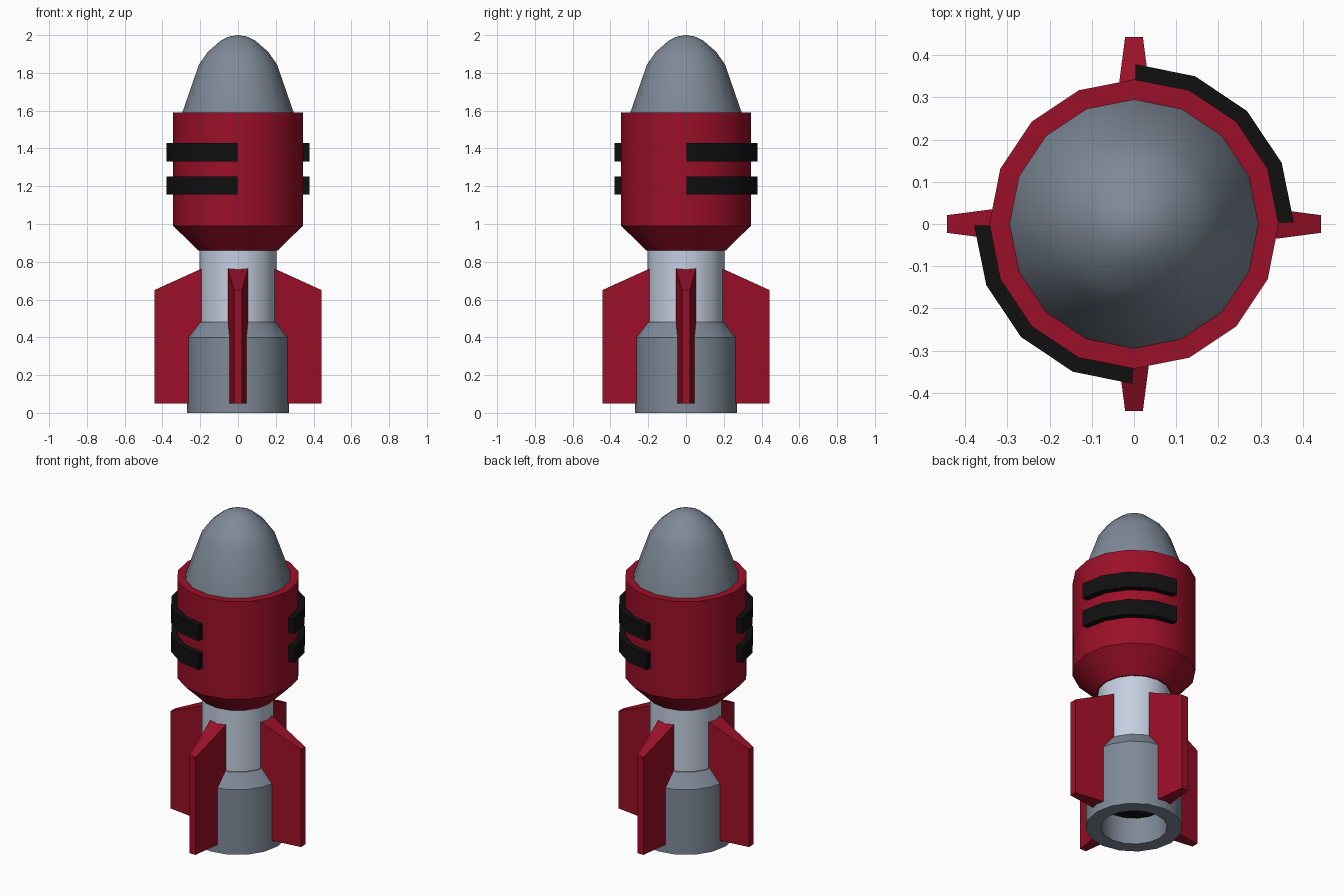
import bpy, bmesh
from math import cos, sin, pi, radians

SIDES = 16

cube = bpy.data.objects.get("Cube")
if cube:
    bpy.data.objects.remove(cube, do_unlink=True)


def material(name, rgb):
    m = bpy.data.materials.new(name)
    m.use_nodes = True
    m.diffuse_color = (*rgb, 1)
    m.node_tree.nodes["Principled BSDF"].inputs["Base Color"].default_value = (*rgb, 1)
    return m


red = material("deep red", (0.33, 0.005, 0.021))
grey = material("slate grey", (0.21, 0.25, 0.31))
pale = material("pale steel", (0.55, 0.62, 0.74))
black = material("black", (0.005, 0.005, 0.005))


def finish(name, bm, *mats, smooth=True):
    bmesh.ops.recalc_face_normals(bm, faces=bm.faces)
    mesh = bpy.data.meshes.new(name)
    bm.to_mesh(mesh)
    bm.free()
    for m in mats:
        mesh.materials.append(m)
    ob = bpy.data.objects.new(name, mesh)
    bpy.context.collection.objects.link(ob)
    if smooth:
        bpy.ops.object.select_all(action="DESELECT")
        ob.select_set(True)
        bpy.context.view_layer.objects.active = ob
        bpy.ops.object.shade_smooth_by_angle(angle=radians(30))
    return ob


def lathe(profile):
    """Revolve (radius, z) points about z, starting and ending on the axis."""
    bm = bmesh.new()
    rings = []
    for r, z in profile:
        n = SIDES if r else 1
        rings.append([bm.verts.new((r * cos(2 * pi * i / n), r * sin(2 * pi * i / n), z))
                      for i in range(n)])
    for a, b in zip(rings, rings[1:]):
        for i in range(SIDES):
            j = (i + 1) % SIDES
            quad = [a[i % len(a)], a[j % len(a)], b[j % len(b)], b[i % len(b)]]
            bm.faces.new(list(dict.fromkeys(quad)))
    return bm


# Nose, warhead casing and neck
finish("nose_cone", lathe([(0, 1.58), (0.296, 1.58), (0.295, 1.59), (0.206, 1.846), (0.159, 1.912),
                           (0.09, 1.972), (0.045, 1.993), (0, 2)]), grey)
finish("warhead_casing", lathe([(0, 0.86), (0.21, 0.86), (0.343, 0.99),
                                (0.343, 1.59), (0, 1.59)]), red)
finish("neck", lathe([(0, 0.45), (0.203, 0.45), (0.203, 0.87), (0, 0.87)]), pale)

# Hollow nozzle with a dark ceiling inside
bm = lathe([(0, 0.165), (0.186, 0.165), (0.186, 0), (0.27, 0),
            (0.27, 0.4), (0.21, 0.48), (0, 0.48)])
for f in bm.faces:
    if all(abs(v.co.z - 0.165) < 0.001 for v in f.verts):
        f.material_index = 1
finish("nozzle", bm, grey, black)


# Raised bands, each wrapping a quarter of the casing
def band(name, start, z0, z1):
    bm = bmesh.new()
    angles = [start + radians(a) for a in (0.5, 22.5, 45, 67.5, 89.5)]
    loops = [[bm.verts.new((r * cos(a), r * sin(a), z))
              for r, z in ((0.335, z0), (0.379, z0), (0.379, z1), (0.335, z1))]
             for a in angles]
    for a, b in zip(loops, loops[1:]):
        for i in range(4):
            j = (i + 1) % 4
            bm.faces.new((a[i], a[j], b[j], b[i]))
    bm.faces.new(loops[0])
    bm.faces.new(loops[-1])
    finish(name, bm, black)


for side, start in (("back_left", 0), ("front_right", pi)):
    band(side + "_lower_band", start, 1.155, 1.252)
    band(side + "_upper_band", start, 1.332, 1.428)


# Tapered fins
def fin(name, angle):
    bm = bmesh.new()
    outline = [(0.19, 0.05, 0.054), (0.443, 0.05, 0.021),
               (0.443, 0.65, 0.021), (0.19, 0.765, 0.054)]
    left, right = [[bm.verts.new((r, s * w, z)) for r, z, w in outline] for s in (1, -1)]
    bm.faces.new(left)
    bm.faces.new(right)
    for i in range(4):
        j = (i + 1) % 4
        bm.faces.new((left[i], left[j], right[j], right[i]))
    finish(name, bm, red, smooth=False).rotation_euler.z = angle


for i, side in enumerate(("left", "back", "right", "front")):
    fin(side + "_fin", i * pi / 2)
